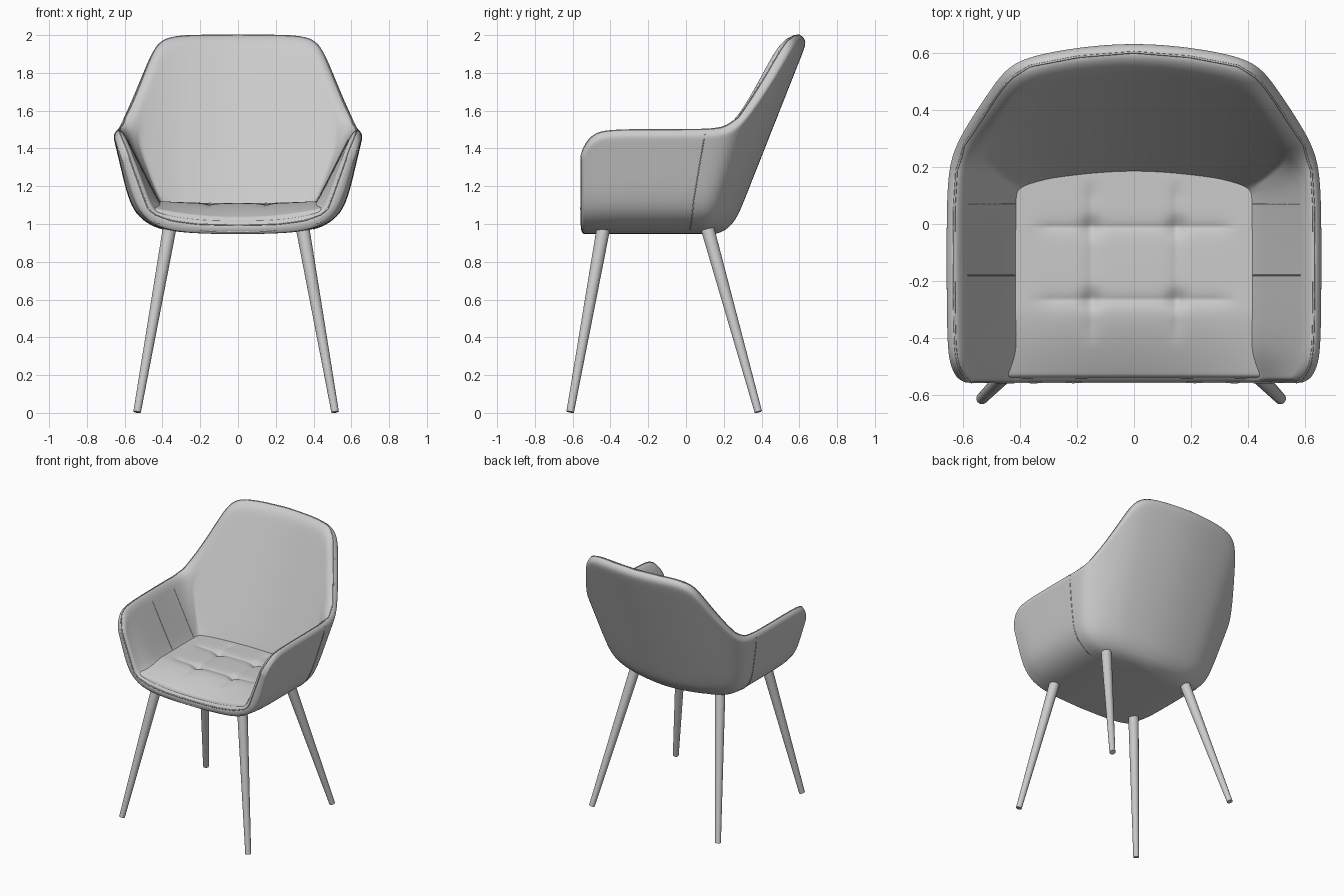
import bpy, bmesh
from math import exp
from mathutils import Vector
from mathutils.bvhtree import BVHTree

cube = bpy.data.objects.get("Cube")
if cube:
    bpy.data.objects.remove(cube, do_unlink=True)

grey = bpy.data.materials.new("plain grey")
grey.use_nodes = True
grey.diffuse_color = (0.6, 0.6, 0.6, 1)
grey.node_tree.nodes["Principled BSDF"].inputs["Base Color"].default_value = (0.6, 0.6, 0.6, 1)


def finish(bm, name):
    """Turn a bmesh into a smooth grey object."""
    bmesh.ops.remove_doubles(bm, verts=bm.verts, dist=1e-4)
    bmesh.ops.recalc_face_normals(bm, faces=bm.faces)
    mesh = bpy.data.meshes.new(name)
    bm.to_mesh(mesh)
    bm.free()
    mesh.materials.append(grey)
    mesh.shade_smooth()
    obj = bpy.data.objects.new(name, mesh)
    bpy.context.collection.objects.link(obj)
    return obj


def tube(name, points, radius, closed=False):
    """Thin round cord through the points."""
    curve = bpy.data.curves.new(name, "CURVE")
    curve.dimensions = "3D"
    curve.bevel_depth = radius
    curve.bevel_resolution = 1
    spline = curve.splines.new("POLY")
    spline.points.add(len(points) - 1)
    for point, p in zip(spline.points, points):
        point.co = (*p, 1)
    spline.use_cyclic_u = closed
    curve.materials.append(grey)
    obj = bpy.data.objects.new(name, curve)
    bpy.context.collection.objects.link(obj)


def smooth(t):
    t = min(max(t, 0), 1)
    return t * t * (3 - 2 * t)


# Wall columns from arm front to back centre: rim point, seat corner, lower outer corner
columns = []
for y, rim_x, rim_z in [(-.546, .615, 1.37), (-.535, .63, 1.42), (-.49, .652, 1.478),
                        (-.41, .66, 1.498), (-.2, .662, 1.5), (.06, .662, 1.5)]:
    front = smooth((-.42 - y) / .13)
    columns.append((Vector((rim_x, y, rim_z)),
                    Vector((.41 + .04 * front, min(y, .02), 1.1 - .03 * front)),
                    Vector((.578 - .03 * front, min(y, .06), 1.12))))
for rim, seat, low in [((.655, .20, 1.503), (.41, .08), (.568, .12)),
                       ((.625, .30, 1.55), (.41, .122), (.543, .17)),
                       ((.515, .468, 1.80), (.33, .145), (.472, .22)),
                       ((.458, .55, 1.94), (.30, .152), (.40, .25)),
                       ((.385, .597, 1.995), (.25, .16), (.33, .275)),
                       ((.2, .632, 2.0), (.12, .175), (.17, .30)),
                       ((0, .648, 2.0), (0, .18), (0, .31))]:
    columns.append((Vector(rim), Vector((*seat, 1.1)), Vector((*low, 1.12))))


def column_profile(rim, seat, low):
    """Inner points, rim ridge and outer points of one column."""
    inward = Vector((seat.x - rim.x, seat.y - rim.y, 0)).normalized()
    back = min(max((low.y - .06) / .2, 0), 1)
    thickness = inward * (.065 + .032 * back)
    rim_out = rim - Vector((0, 0, .03))
    rim_in = rim_out + thickness
    ridge = rim + thickness * .45 + Vector((0, 0, .014))
    floor = 1.03 - .015 * smooth((-.42 - rim.y) / .13)
    inner = [Vector((seat.x * s, seat.y, floor + (seat.z - floor) * s ** 3))
             for s in (0, .45, .75, .92, 1)]
    outer = [Vector((low.x * s, low.y - back * d, z))
             for s, d, z in [(0, .16, .945), (.45, .14, .95), (.74, .085, .972),
                             (.91, .035, 1.035), (1, 0, 1.12)]]
    for t in (.5, .92, 1):
        inner.append(seat.lerp(rim_in, t))
        outer.append(low.lerp(rim_out, t))
    return inner, ridge, outer


profiles = [column_profile(*c) for c in columns]

# Padded shell: seat, arms and backrest as one half, mirrored
bm = bmesh.new()
grid = [([bm.verts.new(p) for p in inner], bm.verts.new(ridge), [bm.verts.new(p) for p in outer])
        for inner, ridge, outer in profiles]


def strip(row_a, row_b):
    for k in range(len(row_a) - 1):
        bm.faces.new((row_a[k], row_a[k + 1], row_b[k + 1], row_b[k]))


for (in_a, top_a, out_a), (in_b, top_b, out_b) in zip(grid, grid[1:]):
    strip(in_a + [top_a] + out_a[::-1], in_b + [top_b] + out_b[::-1])

# Rounded front edge closing the shell
front_in, front_top, front_out = grid[0]
front_top.co.y -= .014
middle = [bm.verts.new((a.co + b.co) / 2 - Vector((0, .016, 0)))
          for a, b in zip(front_in, front_out)] + [front_top]
for k in range(len(front_in)):
    for edge in (front_in, front_out):
        corners = (edge[k], middle[k], middle[k + 1]) + tuple(edge[k + 1:k + 2])
        bm.faces.new(corners)

# Sharp fold where each arm meets the backrest
crease = bm.edges.layers.float.new("crease_edge")
fold = grid[7][0]
for a, b in zip(fold[4:6], fold[5:7]):
    bm.edges.get((a, b))[crease] = .8

shell = finish(bm, "padded_shell")
mirror = shell.modifiers.new("mirror", "MIRROR")
mirror.use_clip = True
subsurf = shell.modifiers.new("smooth", "SUBSURF")
subsurf.levels = subsurf.render_levels = 3

# Tufted seat cushion as a height field with a rounded front lip
bm = bmesh.new()
bmesh.ops.create_grid(bm, x_segments=90, y_segments=110, size=1)
for v in bm.verts:
    x, y = v.co.x * .44, -.18 + v.co.y * .373
    slope = max(0, (-.30 - y) / .25) ** 1.5
    z = 1.122 - (.083 - .04 * (x / .44) ** 2) * slope - .012 * (1 - (x / .44) ** 2)
    z -= .07 * max(0, (-.53 - y) / .023) ** 2
    along_y = smooth((y + .44) / .1) * smooth((.17 - y) / .08)
    along_x = smooth((.38 - abs(x)) / .1)
    dx = abs(x) - .15
    z -= .010 * along_y * exp(-abs(dx) / .022)
    for row in (-.01, -.265):
        dy = y - row
        z -= .010 * along_x * exp(-abs(dy) / .022)
        z -= .014 * exp(-(dx * dx + dy * dy) / .0012)
    v.co = (x, y, z)
finish(bm, "seat_cushion")

# Piping and seams laid on the shell surface
bpy.context.view_layer.update()
surface = BVHTree.FromObject(shell, bpy.context.evaluated_depsgraph_get())


def on_shell(points, steps):
    dense = [a.lerp(b, i / steps) for a, b in zip(points, points[1:]) for i in range(steps)]
    return [surface.find_nearest(p)[0] for p in dense + [points[-1]]]


def flipped(points):
    return [Vector((-p.x, p.y, p.z)) for p in points]


front_edge = [i.lerp(o, .25) - Vector((0, .02, 0))
              for i, o in zip(profiles[0][0], profiles[0][2])]
rim_edge = [ridge for inner, ridge, outer in profiles[1:]]
half = on_shell(front_edge + rim_edge, 4)
tube("rim_piping", half + flipped(half)[-2:0:-1], .004, closed=True)

side_seam = on_shell([Vector((.66, .10, 1.48)), Vector((.62, .07, 1.3)),
                      Vector((.575, .04, 1.12)), Vector((.5, .03, 1.03)),
                      Vector((.4, .02, .96))], 5)
for side, points in (("left", side_seam), ("right", flipped(side_seam))):
    tube(side + "_side_seam", points, .003)
for number, y in enumerate((.07, -.18)):
    seam = on_shell([Vector((.575, y, 1.45)), Vector((.42, y, 1.12))], 8)
    for side, points in (("left", seam), ("right", flipped(seam))):
        tube(f"{side}_arm_inner_seam_{number + 1}", points, .002)


# Tapered splayed legs
def leg(name, top, foot):
    bm = bmesh.new()
    axis = foot - top
    bmesh.ops.create_cone(bm, cap_ends=True, segments=20, radius1=.036, radius2=.02,
                          depth=axis.length)
    turn = Vector((0, 0, 1)).rotation_difference(axis)
    for v in bm.verts:
        v.co = turn @ v.co + (top + foot) / 2
        v.co.z = max(v.co.z, 0)
    obj = finish(bm, name)
    bpy.context.view_layer.objects.active = obj
    obj.select_set(True)
    bpy.ops.object.shade_smooth_by_angle()
    obj.select_set(False)


bpy.ops.object.select_all(action="DESELECT")
for side, s in (("left", 1), ("right", -1)):
    top_x, foot_x = s * .35 - .01, s * .524 - .01
    leg(side + "_front_leg", Vector((top_x, -.435, .99)), Vector((foot_x, -.613, .005)))
    leg(side + "_back_leg", Vector((top_x, .11, .99)), Vector((foot_x, .383, .005)))
